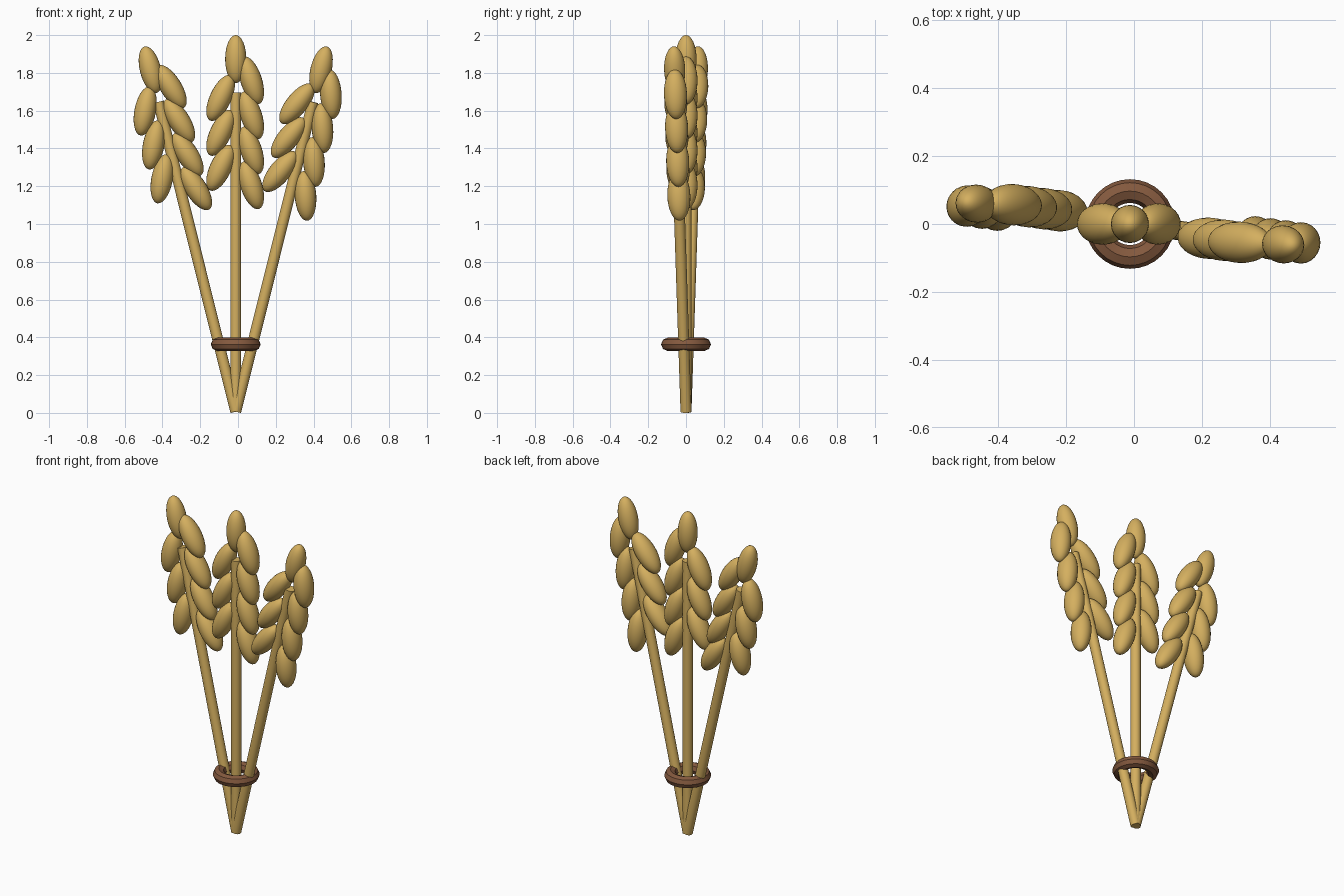
import bpy
from math import radians
from mathutils import Matrix, Vector

cube = bpy.data.objects.get("Cube")
if cube:
    bpy.data.objects.remove(cube)


def make_material(name, colour):
    mat = bpy.data.materials.new(name)
    mat.use_nodes = True
    mat.diffuse_color = colour
    mat.node_tree.nodes["Principled BSDF"].inputs["Base Color"].default_value = colour
    return mat


GOLD = make_material("straw gold", (0.66, 0.43, 0.115, 1))
BROWN = make_material("twine brown", (0.23, 0.10, 0.048, 1))
BASE = Vector((-0.012, 0, 0.007))


def finish(name, mat, matrix, angle=60):
    obj = bpy.context.object
    obj.name = name
    obj.data.materials.append(mat)
    obj.data.transform(matrix)
    bpy.ops.object.shade_smooth_by_angle(angle=radians(angle))
    return obj


def kernel(name, place, x, z, tilt, size):
    # Ellipsoid grain, tilted so its upper end leans to the stalk
    bpy.ops.mesh.primitive_uv_sphere_add(segments=24, ring_count=16, radius=1)
    shape = Matrix.Rotation(radians(tilt), 4, "Y") @ Matrix.Diagonal((*size, 1))
    finish(name, GOLD, place @ Matrix.Translation((x, 0, z)) @ shape)


def wheat_ear(side, lean, tip_back):
    # The whole ear pivots about the shared foot of the stalks
    place = (Matrix.Translation(BASE) @ Matrix.Rotation(radians(tip_back), 4, "X")
             @ Matrix.Rotation(radians(lean), 4, "Y"))
    bpy.ops.mesh.primitive_cylinder_add(vertices=24, radius=0.029, depth=1.69)
    finish(side + "_stalk", GOLD, place @ Matrix.Translation((0, 0, 0.845)))
    # Grains alternate up both sides of the stalk
    for i in range(7):
        on_left = i % 2 == 0
        kernel(f"{side}_kernel_{i + 1}", place, 0.082 if on_left else -0.08,
               1.198 + 0.0925 * i, -18 if on_left else 25, (0.057, 0.061, 0.132))
    kernel(side + "_tip_kernel", place, 0, 1.866, 0, (0.056, 0.056, 0.127))


wheat_ear("middle", 0, 0)
wheat_ear("right", -14, -1.9)
wheat_ear("left", 14, 1.9)

# Band that ties the stalks together
bpy.ops.mesh.primitive_torus_add(major_segments=32, minor_segments=8,
                                 major_radius=0.097, minor_radius=0.035)
finish("binding_ring", BROWN, Matrix.Translation((BASE.x, 0, 0.363)), 30)
